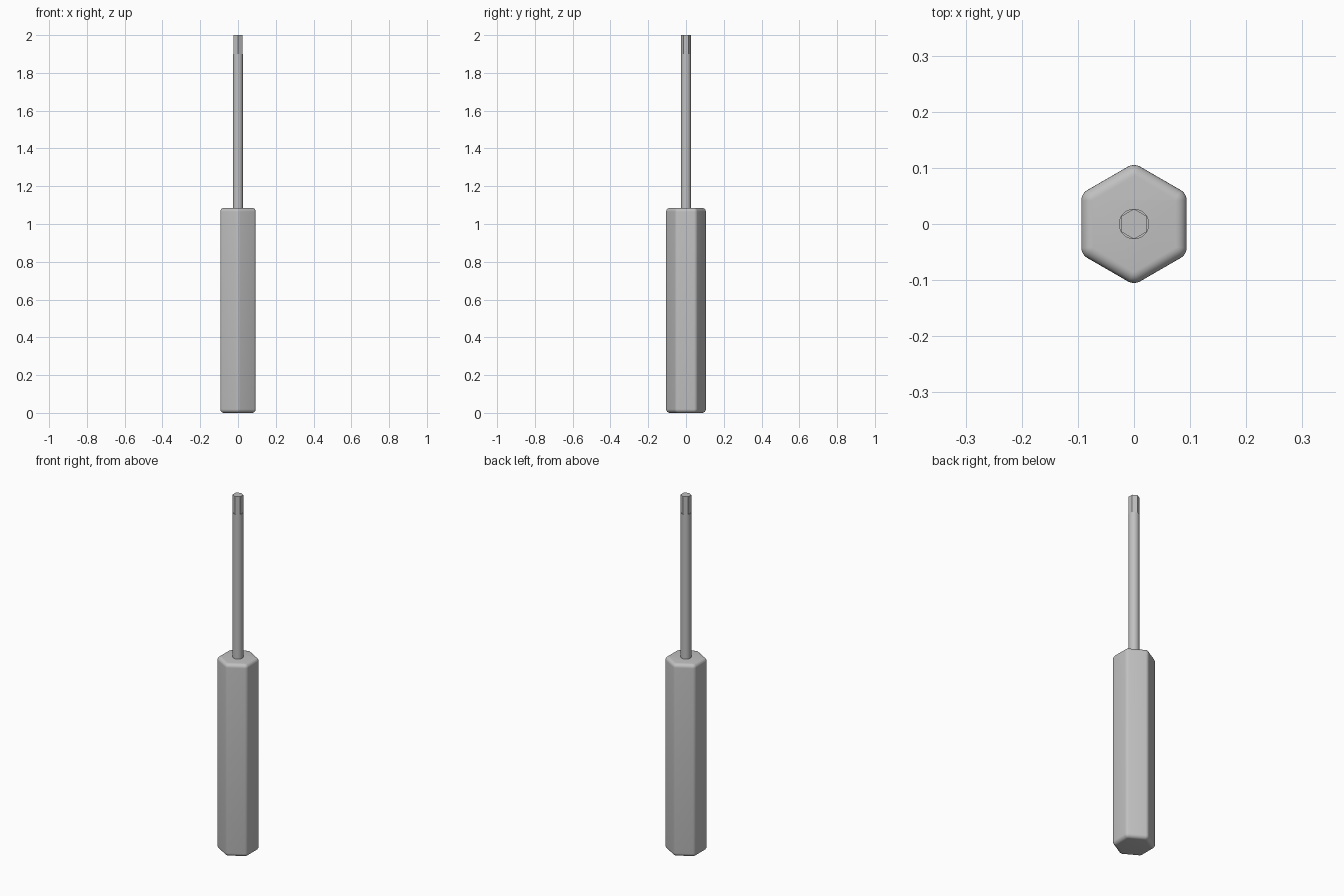
import bpy, bmesh, math

if "Cube" in bpy.data.objects:
    bpy.data.objects.remove(bpy.data.objects["Cube"])

steel = bpy.data.materials.new("light grey")
steel.diffuse_color = (0.53, 0.53, 0.53, 1)
steel.use_nodes = True
steel.node_tree.nodes["Principled BSDF"].inputs["Base Color"].default_value = steel.diffuse_color


def prism(name, sides, radius, z0, z1, corner=0.0, rim=0.0):
    """Upright prism with a corner on the y axis, optionally rounded."""
    bm = bmesh.new()
    ring = []
    for i in range(sides):
        a = math.pi / 2 + 2 * math.pi * i / sides
        ring.append(bm.verts.new((radius * math.cos(a), radius * math.sin(a), z0)))
    base = bm.faces.new(ring)
    top = bmesh.ops.extrude_face_region(bm, geom=[base])["geom"]
    for v in top:
        if isinstance(v, bmesh.types.BMVert):
            v.co.z = z1
    bmesh.ops.recalc_face_normals(bm, faces=bm.faces)
    if corner:  # round the long edges
        edges = [e for e in bm.edges if abs(e.verts[0].co.z - e.verts[1].co.z) > 0.01]
        bmesh.ops.bevel(bm, geom=edges, offset=corner, offset_type='OFFSET',
                        segments=5, profile=0.5, affect='EDGES')
    if rim:  # round both end rims
        edges = [e for e in bm.edges if abs(e.verts[0].co.z - e.verts[1].co.z) < 1e-5]
        bmesh.ops.bevel(bm, geom=edges, offset=rim, offset_type='OFFSET',
                        segments=6, profile=0.5, affect='EDGES')
    mesh = bpy.data.meshes.new(name)
    bm.to_mesh(mesh)
    bm.free()
    mesh.materials.append(steel)
    obj = bpy.data.objects.new(name, mesh)
    bpy.context.collection.objects.link(obj)
    bpy.ops.object.select_all(action='DESELECT')
    obj.select_set(True)
    bpy.context.view_layer.objects.active = obj
    bpy.ops.object.shade_smooth_by_angle(angle=math.radians(25))
    return obj


# Rounded hexagonal grip
prism("handle", 6, 0.1085, 0.0, 1.085, corner=0.0115, rim=0.02)
# Round shaft rising from the grip
prism("shaft", 48, 0.027, 1.08, 1.9)
# Hexagonal driving tip
prism("hex_tip", 6, 0.027, 1.895, 2.0)
